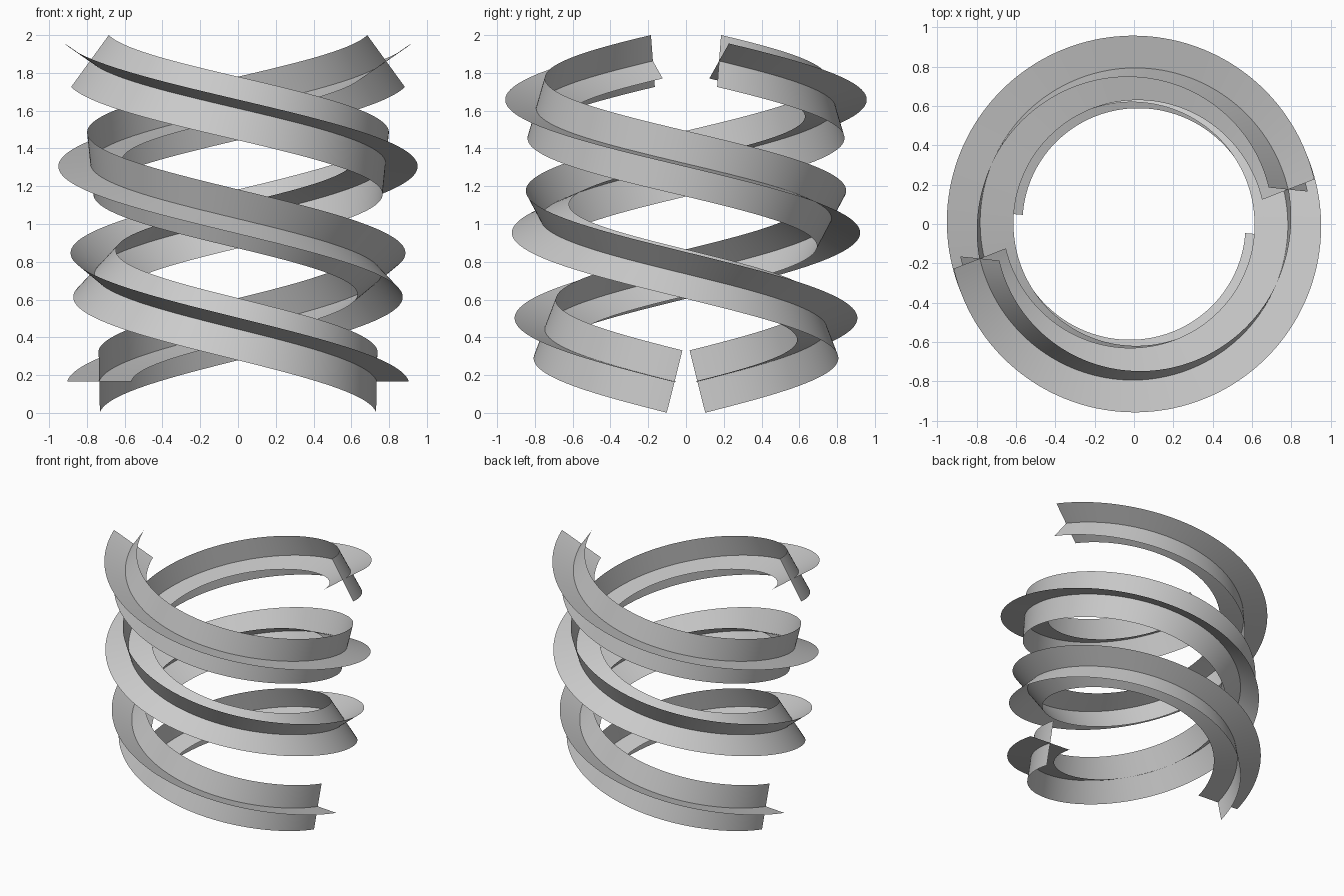
import bpy, bmesh
from math import radians, sin, cos, pi
from mathutils import Vector

if "Cube" in bpy.data.objects:
    bpy.data.objects.remove(bpy.data.objects["Cube"])

STEPS = 240
SWEEP = radians(522.7)          # total clockwise turn of each strand
R0, R1 = 0.737, 0.803           # helix widens slightly upwards
Z0, Z1 = 0.166, 1.863
HALF = 0.17                     # half width of each ribbon
ROLL = radians(124)             # twist of the cross section along the path


def frame(t, phase):
    """Centre, outward and upward axes of the cross section at t."""
    a = phase - t * SWEEP
    r = R0 + (R1 - R0) * t
    out = Vector((cos(a), sin(a), 0))
    tangent = Vector((sin(a) * r * SWEEP, -cos(a) * r * SWEEP, Z1 - Z0)).normalized()
    up = tangent.cross(out).normalized()
    if up.z < 0:
        up = -up
    return out * r + Vector((0, 0, Z0 + (Z1 - Z0) * t)), out, up


def ribbon(name, phase, offset):
    bm = bmesh.new()
    prev = None
    for i in range(STEPS + 1):
        t = i / STEPS
        c, out, up = frame(t, phase)
        roll = offset + ROLL * t
        d = (out * cos(roll) + up * sin(roll)) * HALF
        row = [bm.verts.new(c + d * k) for k in (-1, 0, 1)]
        if prev:
            for j in range(2):
                bm.faces.new((prev[j], prev[j + 1], row[j + 1], row[j]))
        prev = row
    for f in bm.faces:
        f.smooth = True
    mesh = bpy.data.meshes.new(name)
    bm.to_mesh(mesh)
    bm.free()
    obj = bpy.data.objects.new(name, mesh)
    bpy.context.collection.objects.link(obj)


# two strands half a turn apart, each made of two crossed ribbons
for strand, phase in (("first", radians(-4.7)), ("second", radians(-4.7) + pi)):
    ribbon(strand + "_strand_flat_ribbon", phase, 0)
    ribbon(strand + "_strand_upright_ribbon", phase, pi / 2)
